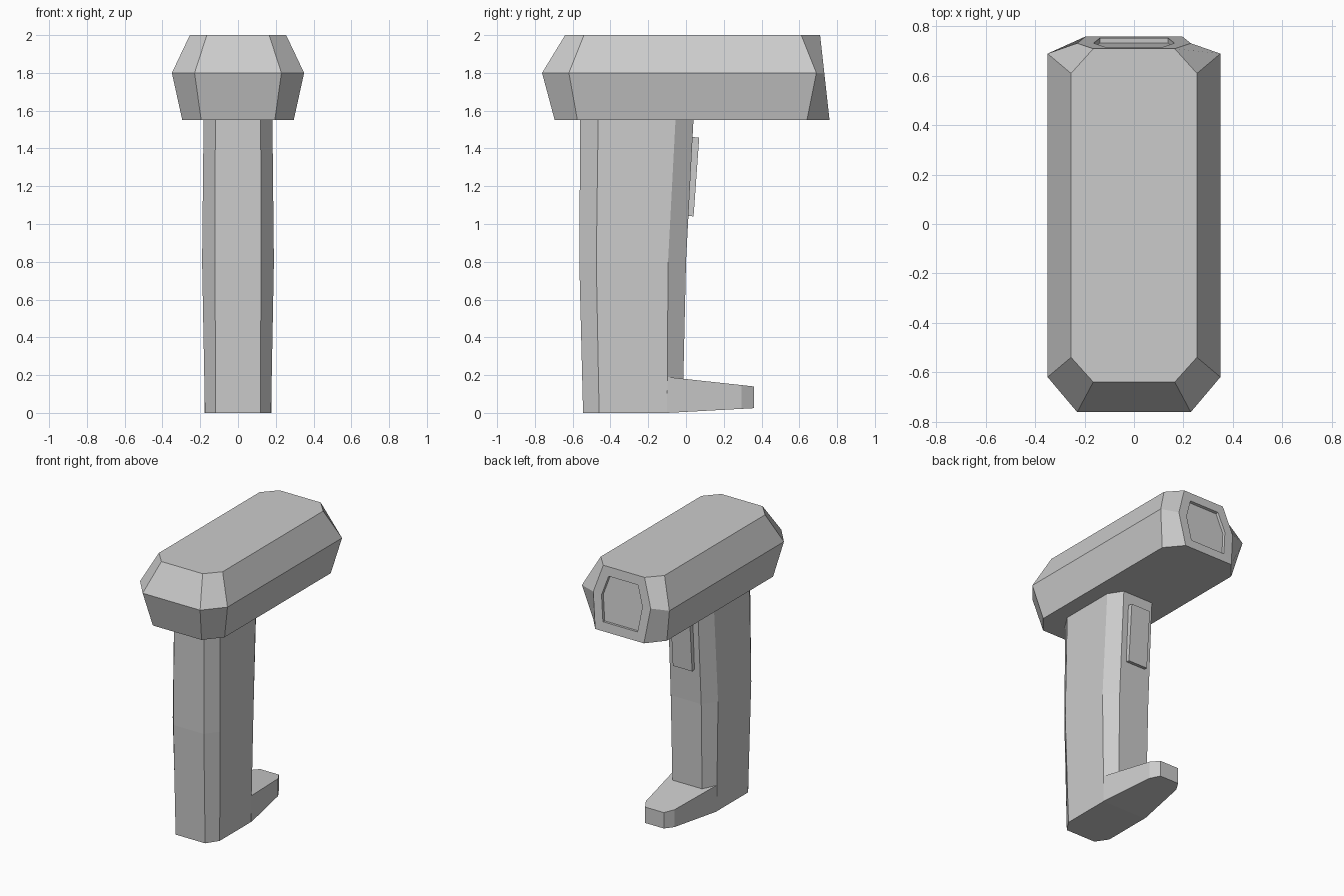
import bpy, bmesh

if "Cube" in bpy.data.objects:
    bpy.data.objects.remove(bpy.data.objects["Cube"])


def ring(half):
    """Closed loop from the right-hand half (front to back), mirrored across x."""
    return half + [(-x, y, z) for x, y, z in reversed(half)]


def loft(name, halves, edit=None):
    """Skin stacked rings into a closed faceted solid."""
    bm = bmesh.new()
    loops = [[bm.verts.new(p) for p in ring(h)] for h in halves]
    n = len(loops[0])
    bm.faces.new(loops[0])
    bm.faces.new(loops[-1])
    for a, b in zip(loops, loops[1:]):
        for i in range(n):
            j = (i + 1) % n
            bm.faces.new((a[i], a[j], b[j], b[i]))
    bmesh.ops.recalc_face_normals(bm, faces=bm.faces)
    if edit:
        edit(bm)
    mesh = bpy.data.meshes.new(name)
    bm.to_mesh(mesh)
    bm.free()
    obj = bpy.data.objects.new(name, mesh)
    bpy.context.collection.objects.link(obj)
    return obj


def octagon(z, front_w, side_w, front, front_corner, back_corner, back):
    return [(front_w, front, z), (side_w, front_corner, z),
            (side_w, back_corner, z), (front_w, back, z)]


# Head: chamfered box with a recessed screen on its rear end
def recess_screen(bm):
    # merge the two coplanar rear panels into one hexagon, then sink it
    rear = [f for f in bm.faces if f.normal.y > 0.95]
    bm.normal_update()
    face = bmesh.ops.dissolve_faces(bm, faces=rear)["region"]
    bmesh.ops.inset_region(bm, faces=face, thickness=0.065, use_even_offset=True)
    inner = bmesh.ops.inset_region(bm, faces=face, thickness=0.001, depth=-0.02)
    bm.normal_update()


loft("head", [
    octagon(1.55, 0.195, 0.295, -0.695, -0.575, 0.64, 0.76),
    octagon(1.80, 0.23, 0.35, -0.762, -0.62, 0.69, 0.732),
    octagon(2.00, 0.165, 0.255, -0.64, -0.54, 0.61, 0.71),
], recess_screen)

# Grip: slightly bowed octagonal column
grip_base = octagon(0, 0.118, 0.175, -0.545, -0.46, -0.10, -0.018)
grip_base[3] = (0.118, -0.018, 0.006)
loft("grip", [
    grip_base,
    octagon(0.80, 0.122, 0.19, -0.565, -0.475, -0.095, 0.0),
    octagon(1.56, 0.12, 0.182, -0.56, -0.465, -0.055, 0.04),
])

# Foot: tapering toe behind the grip base
plan = [(0.177, -0.10), (0.115, 0.295), (0.075, 0.36)]
loft("foot", [
    [(x, y, 0.025 * (y + 0.10) / 0.46) for x, y in plan],
    [(x, y, 0.19 - 0.05 * (y + 0.10) / 0.46) for x, y in plan],
])

# Trigger: thin plate following the slope of the grip's rear face
loft("trigger", [
    [(0.077, 0.0, 1.045), (0.077, 0.04, 1.04)],
    [(0.077, 0.02, 1.462), (0.077, 0.07, 1.457)],
])
